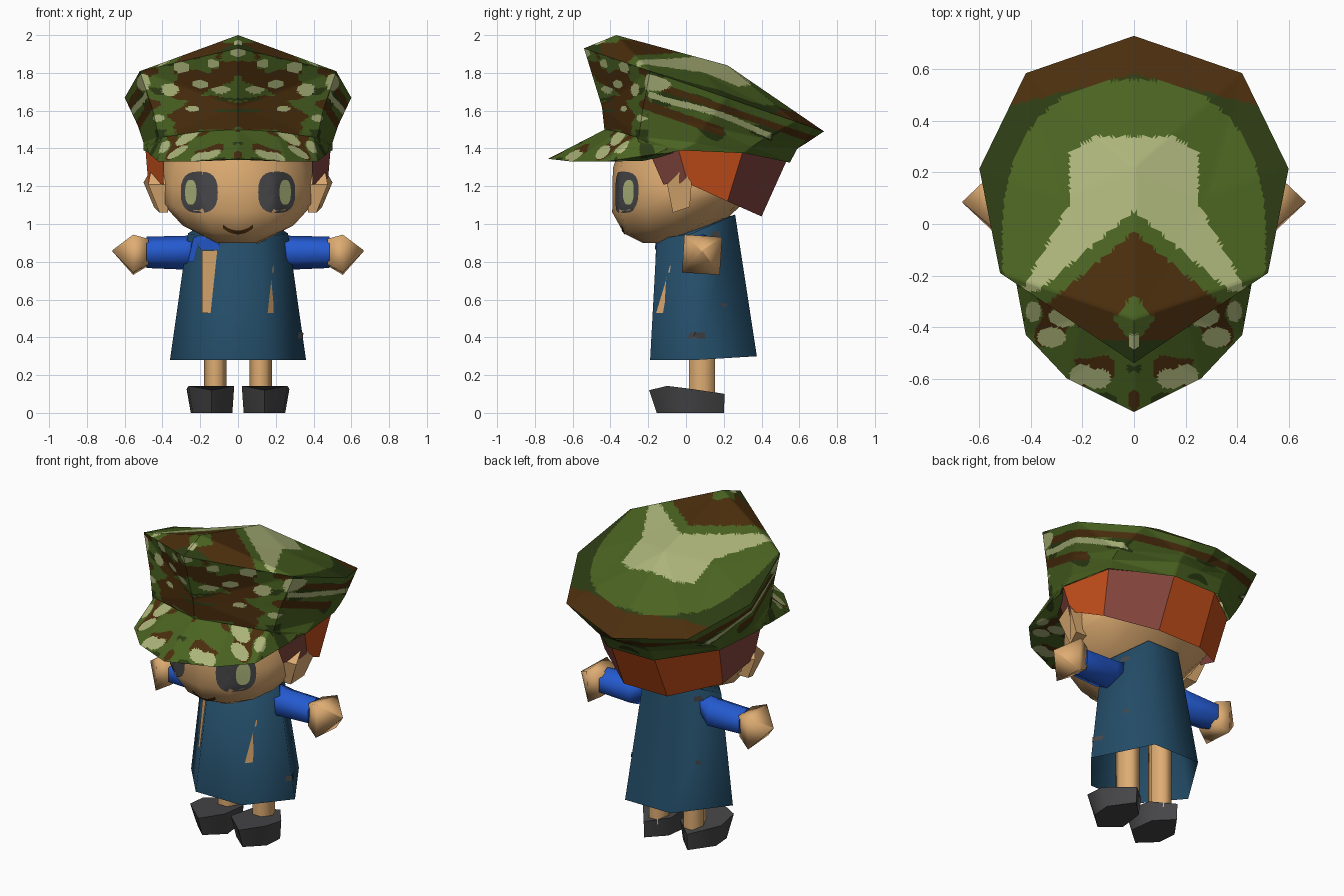
import bpy, bmesh, math
from mathutils import Vector, noise
from mathutils.bvhtree import BVHTree

if "Cube" in bpy.data.objects:
    bpy.data.objects.remove(bpy.data.objects["Cube"])


def material(name, r, g, b):
    m = bpy.data.materials.new(name)
    m.diffuse_color = [*(((v / 255 + .055) / 1.055) ** 2.4 for v in (r, g, b)), 1]
    m.use_nodes = True
    m.node_tree.nodes["Principled BSDF"].inputs["Base Color"].default_value = m.diffuse_color
    return m


SKIN = material("skin", 222, 172, 114)
TEAL = material("coat_teal", 35, 76, 103)
BLUE = material("sleeve_blue", 36, 90, 208)
GREY = material("dark_grey", 70, 70, 72)
ORANGE = material("hair_orange", 198, 79, 27)
RED = material("hair_red_brown", 132, 70, 62)
GREEN = material("camo_green", 74, 99, 33)
DARK = material("camo_dark_green", 44, 59, 19)
BROWN = material("camo_brown", 75, 46, 13)
PALE = material("camo_pale", 172, 180, 122)


def loft(name, rows, mats, closed=True, caps=(False, False), cuts=0, rule=None, smooth=45):
    """Skin rows of points; optionally split the faces finely and colour them by rule."""
    bm = bmesh.new()
    rows = [[bm.verts.new(p) for p in r] for r in rows]
    n = len(rows[0])
    for a, b in zip(rows, rows[1:]):
        for i in range(n if closed else n - 1):
            j = (i + 1) % n
            bm.faces.new((a[i], a[j], b[j], b[i]))
    if caps[0]:
        bm.faces.new(rows[0][::-1])
    if caps[1]:
        bm.faces.new(rows[-1])
    bmesh.ops.remove_doubles(bm, verts=bm.verts[:], dist=.0005)
    bmesh.ops.recalc_face_normals(bm, faces=bm.faces[:])
    if cuts:
        bmesh.ops.triangulate(bm, faces=bm.faces[:])
        bmesh.ops.subdivide_edges(bm, edges=bm.edges[:], cuts=cuts, use_grid_fill=True)
    if rule:
        for f in bm.faces:
            f.material_index = rule(f.calc_center_median())
    me = bpy.data.meshes.new(name)
    bm.to_mesh(me)
    bm.free()
    for m in mats:
        me.materials.append(m)
    ob = bpy.data.objects.new(name, me)
    bpy.context.collection.objects.link(ob)
    if smooth:
        bpy.ops.object.select_all(action='DESELECT')
        ob.select_set(True)
        bpy.context.view_layer.objects.active = ob
        bpy.ops.object.shade_smooth_by_angle(angle=math.radians(smooth))
    return ob


def ring(half):
    """Complete a half outline, front centre to back centre, with its mirror."""
    return half + [(-x, y, z) for x, y, z in half[-2:0:-1]]


def drape(name, host, rows, mat, closed=False, off=.006, side=0):
    """Thin plate laid on a host's front (rows of x, z) or on one side (rows of y, z)."""
    me = host.data
    tree = BVHTree.FromPolygons([v.co for v in me.vertices], [p.vertices[:] for p in me.polygons])

    def hit(u, z):
        start, aim = ((side * 2, u, z), (-side, 0, 0)) if side else ((u, -2, z), (0, 1, 0))
        p = tree.ray_cast(Vector(start), Vector(aim))[0] or Vector((u, -.15, z))
        return tuple(p - Vector(aim) * off)
    return loft(name, [[hit(*p) for p in r] for r in rows], [mat], closed)


# Head, egg shaped with the chin pushed forward
outline = [(0, -.39), (.2, -.35), (.36, -.2), (.43, 0), (.38, .25), (.2, .37), (0, .41)]
levels = [(.9, .26, .2, -.15), (.97, .68, .69, -.06), (1.09, .95, .95, -.02),
          (1.2, .97, 1, 0), (1.3, .94, .99, 0), (1.42, .86, .88, 0)]
head = loft("head", [ring([(x * sx, y * sy + yc, z + (.15 * (y * sy + yc + .2) if .95 < z < 1.15 else 0))
                           for x, y in outline]) for z, sx, sy, yc in levels],
            [SKIN], caps=(True, True))


# Eyes with highlights, and mouth
def oval(cx, cz, rx, rz, power):
    def pt(k, s):
        c, d = math.cos(k * math.tau / 24), math.sin(k * math.tau / 24)
        return (cx + s * rx * math.copysign(abs(c) ** power, c),
                cz + s * rz * math.copysign(abs(d) ** power, d))
    return [[pt(k, s) for k in range(24)] for s in (1, .75, .5, .25, .001)]


for side, tag in ((-1, "left"), (1, "right")):
    drape(f"{tag}_eye", head, oval(side * .205, 1.168, .098, .11, .75), GREY, True)
    drape(f"{tag}_eye_highlight", head, oval(side * .25, 1.168, .03, .066, .8), PALE, True, .009)
mouth_x = [i * .02 - .08 for i in range(9)]
drape("mouth", head, [[(x, .955 + 5 * x * x + d) for x in mouth_x] for d in (-.01, .01)], BROWN)

# Hair panels under the cap, three of them darker
top = [(.39, -.19, 1.37), (.49, -.04, 1.395), (.44, .3, 1.38), (.15, .535, 1.34)]
low = [(.395, -.12, 1.21), (.475, .01, 1.215), (.41, .22, 1.12), (.15, .4, 1.04)]
both = [h + [(-x, y, z) for x, y, z in h[::-1]] for h in (low, top)]
loft("hair", both, [ORANGE, RED], closed=False, smooth=0,
     rule=lambda c: int(c.x > .2 and (c.y < -.05 or c.y > .25) or c.x < -.2 and -.05 < c.y < .25))

# Camouflage pattern, mirrored left to right
FRONT_SPOTS = [(0, 1.91, .035, .025), (.13, 1.85, .03, .022), (.3, 1.83, .045, .03), (.5, 1.75, .035, .045),
               (.2, 1.74, .045, .022), (.09, 1.71, .045, .02), (.36, 1.71, .045, .035),
               (.57, 1.66, .02, .045), (.24, 1.61, .035, .015), (.42, 1.56, .03, .02)]
VISOR_SPOTS = [(.14, -.6, .05, .04), (.2, -.585, .05, .04), (.32, -.44, .055, .04),
               (.27, -.36, .06, .04), (.39, -.34, .03, .04)]


def inside(u, v, spots):
    return any(((u - a) / ra) ** 2 + ((v - b) / rb) ** 2 < 1 for a, b, ra, rb in spots)


def top_camo(c):
    x, y = abs(c.x), c.y
    if (x / .025) ** 2 + ((y + .455) / .03) ** 2 < 1:
        return 3
    if x / .08 + abs(y + .37) / .1 < 1:
        return 0
    if y < -.45:
        return 1
    if y < -.03 - .83 * x:
        return 2
    if y < .05 - .83 * x:
        return 0
    if y < min(.34, .43 - .6 * x) and x < .25 + .55 * max(0, .08 - y) and y > -.26:
        return 3
    if (x / .51) ** 2.4 + (max(0, y) / .56) ** 2 < 1:
        return 0
    return 2 if y > .58 - .25 * x else 1


def crown_camo(c):
    x, y, z = abs(c.x), c.y, c.z
    s = z + .346 * y                      # height along the sloping rim
    if s > 1.742:
        return top_camo(c)
    if y < -.02 and inside(x, z, FRONT_SPOTS):
        return 3
    n = noise.noise(Vector((x * 6, y * 4, s * 13)))
    if y > -.2:
        if abs(s - 1.63 - .012 * math.sin(y * 9)) < .016 and y < .45:
            return 3
        if 1.66 < s < 1.7 or 1.53 < s < 1.58 and y < .2:
            return 2
        return 1 if n > .3 else 0
    if x < .12 and min(abs(z - 1.66), abs(z - 1.6)) < .007:
        return 1
    if 1.5 < z < 1.58 or 1.72 < z < 1.82 and x > .08:
        return 2 if n > -.1 else 0
    return 2 if n > .1 else 1 if n < -.3 else 0


def visor_camo(c):
    x, y = abs(c.x), c.y
    if inside(x, y, VISOR_SPOTS):
        return 3
    n = noise.noise(Vector((x * 8 + 3, y * 8, 0)))
    return 2 if n > .13 else 1 if n < -.4 else 0


def rim(x, y):
    return (x, y, 1.7432 - .346 * y)


CAMO = [GREEN, DARK, BROWN, PALE]

# Cap crown: hem, band, flaring wall, sloping rim, domed top
peak, bulge, rear = (0, -.37, 2), (.28, .1, 1.79), (0, .22, 1.84)
crown = [[(0, -.4, 1.35), (.4, -.25, 1.34), (.5, -.03, 1.39), (.45, .31, 1.375), (.16, .55, 1.325), (0, .55, 1.325)],
         [(0, -.43, 1.48), (.42, -.25, 1.46), (.5, .05, 1.43), (.46, .35, 1.41), (.16, .59, 1.4), (0, .59, 1.4)],
         [(0, -.445, 1.62), (.45, -.23, 1.6), (.53, .1, 1.52), (.46, .41, 1.45), (.16, .625, 1.43), (0, .64, 1.43)],
         [rim(0, -.54), rim(.52, -.19), rim(.6, .215), rim(.42, .585), rim(.14, .682), rim(0, .73)],
         [peak, peak, bulge, bulge, rear, rear]]
loft("cap_crown", [ring(h) for h in crown], CAMO, caps=(False, True), cuts=25, rule=crown_camo)

# Cap visor, upper skin and underside
visor = [[(0, -.43, 1.5), (.2, -.36, 1.49), (.4, -.26, 1.46), (.49, -.04, 1.42)],
         [(0, -.73, 1.345), (.26, -.6, 1.33), (.42, -.43, 1.33), (.47, -.16, 1.37)],
         [(0, -.38, 1.34), (.2, -.33, 1.335), (.38, -.22, 1.335), (.47, -.04, 1.38)]]
loft("cap_visor", [[(-x, y, z) for x, y, z in h[:0:-1]] + h for h in visor], CAMO,
     closed=False, cuts=23, rule=visor_camo)

# Flared six-sided coat, open at the hem
coat = loft("coat", [ring([(0, -.19, .28), (.16, -.19, .28), (.36, .05, .28), (.16, .375, .3), (0, .375, .3)]),
                     ring([(0, -.155, .92), (.1, -.155, .92), (.265, .03, .95), (.11, .26, 1.05), (0, .26, 1.05)])],
            [TEAL], caps=(False, True), smooth=75)


def strip(x0, x1, x2, x3, z0, z1):
    """Grid between a lower edge x0..x1 and an upper edge x2..x3."""
    return [[(x0 + (x1 - x0) * u / 6 + ((x2 - x0) + (x3 - x2 - x1 + x0) * u / 6) * v / 6,
              z0 + (z1 - z0) * v / 6) for u in range(7)] for v in range(7)]


# Coat openings, blue lining at the collar, and small side marks
drape("left_coat_opening", coat, strip(-.19, -.145, -.19, -.11, .53, .86), SKIN)
drape("right_coat_opening", coat, strip(.157, .187, .185, .189, .53, .78), SKIN)
drape("collar_patch", coat, strip(-.2, -.1, -.22, -.1, .865, .935), BLUE)
drape("shoulder_patch", coat, strip(-.265, -.235, -.235, -.205, .8, .93), BLUE)
drape("hem_mark", coat, strip(.01, .1, .02, .1, .395, .425), GREY, side=1)
for side, tag in ((-1, "left"), (1, "right")):
    drape(f"{tag}_waist_mark", coat, strip(.19, .215, .19, .215, .56, .582), GREY, side=side)
    drape(f"{tag}_shoulder_mark", coat, strip(.13, .18, .14, .18, .93, .96), GREY, side=side)


def limb_ring(x, z, r, n, turn, wide=1):
    return [(x, .085 + wide * r * math.cos(turn + k * math.tau / n), z + r * math.sin(turn + k * math.tau / n))
            for k in range(n)]


# Paired parts
for side, tag in ((-1, "left"), (1, "right")):
    def flip(rows):
        return [[(side * x, y, z) for x, y, z in r] for r in rows]
    loft(f"{tag}_sleeve", flip([limb_ring(x, z, r, 6, math.pi / 6, 1.15) for x, z, r in
                                ((.15, .92, .045), (.27, .848, .09), (.485, .85, .083))]),
         [BLUE], caps=(True, True), smooth=70)
    loft(f"{tag}_hand", flip([limb_ring(x, z, r, 4, .72) for x, z, r in
                              ((.475, .85, .095), (.555, .837, .142), (.665, .858, .004))]),
         [SKIN], caps=(True, True), smooth=80)
    ear = [(.475, -.1, 1.21), (.46, -.02, 1.29), (.5, .03, 1.22), (.445, .02, 1.09), (.415, -.07, 1.06)]
    loft(f"{tag}_ear", flip([[(.37, y, z) for x, y, z in ear], ear]),
         [SKIN], caps=(True, True), smooth=0)
    loft(f"{tag}_leg", flip([[(.12 + .06 * math.cos(k * math.tau / 6), .085 + .08 * math.sin(k * math.tau / 6), z)
                              for k in range(6)] for z in (.08, .6)]), [SKIN], caps=(True, True), smooth=70)
    loft(f"{tag}_shoe", flip([[(.14, -.155, 0), (.24, -.06, 0), (.25, .06, 0), (.15, .2, 0), (.05, .1, 0), (.03, -.06, 0)],
                              [(.14, -.195, .12), (.262, -.1, .143), (.272, .04, .125), (.15, .205, .1),
                               (.03, .1, .118), (.02, -.1, .143)]]),
         [GREY], caps=(True, True), smooth=65)
